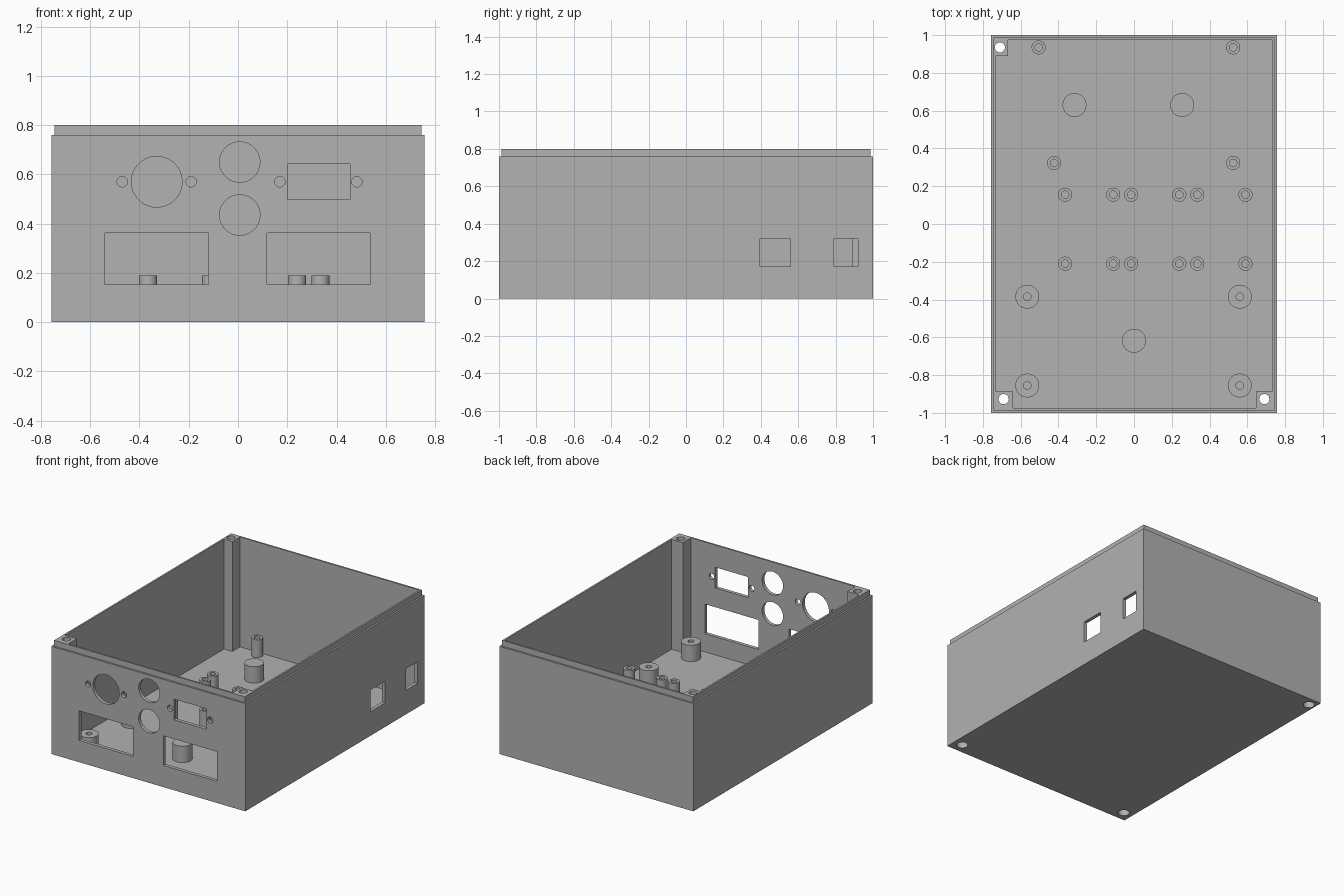
import bpy, bmesh, math

cube = bpy.data.objects.get("Cube")
if cube:
    bpy.data.objects.remove(cube, do_unlink=True)

grey = bpy.data.materials.new("mid grey plastic")
grey.use_nodes = True
grey.diffuse_color = (0.445, 0.445, 0.445, 1)
grey.node_tree.nodes["Principled BSDF"].inputs["Base Color"].default_value = grey.diffuse_color

HX, HY = 0.757, 1.0
WALL, FLOOR, SHOULDER, TOP = 0.025, 0.025, 0.76, 0.80


def rect(hx, hy, z):
    return [(-hx, -hy, z), (hx, -hy, z), (hx, hy, z), (-hx, hy, z)]


def ring(r, z, n=48):
    return [(r * math.cos(i * math.tau / n), r * math.sin(i * math.tau / n), z) for i in range(n)]


def loft(name, loops, location=(0, 0, 0), rotation=(0, 0, 0)):
    """Skin a stack of matching loops and cap both ends."""
    bm = bmesh.new()
    rows = [[bm.verts.new(p) for p in loop] for loop in loops]
    for a, b in zip(rows, rows[1:]):
        for i in range(len(a)):
            j = (i + 1) % len(a)
            bm.faces.new((a[i], a[j], b[j], b[i]))
    bm.faces.new(rows[0][::-1])
    bm.faces.new(rows[-1])
    bmesh.ops.recalc_face_normals(bm, faces=bm.faces)
    mesh = bpy.data.meshes.new(name)
    bm.to_mesh(mesh)
    bm.free()
    mesh.materials.append(grey)
    obj = bpy.data.objects.new(name, mesh)
    obj.location, obj.rotation_euler = location, rotation
    bpy.context.collection.objects.link(obj)
    return obj


def box(name, x0, x1, y0, y1, z0, z1):
    hx, hy, hz = (x1 - x0) / 2, (y1 - y0) / 2, (z1 - z0) / 2
    return loft(name, [rect(hx, hy, -hz), rect(hx, hy, hz)],
                ((x0 + x1) / 2, (y0 + y1) / 2, (z0 + z1) / 2))


def cut(targets, cutter):
    """Subtract the cutter from each target, then discard it."""
    cutter.hide_render = True
    for target in targets:
        mod = target.modifiers.new("cut", "BOOLEAN")
        mod.operation, mod.solver, mod.object = "DIFFERENCE", "EXACT", cutter
        bpy.context.view_layer.objects.active = target
        bpy.ops.object.modifier_apply(modifier=mod.name)
    bpy.data.objects.remove(cutter, do_unlink=True)


def smooth(obj):
    bpy.ops.object.select_all(action="DESELECT")
    obj.select_set(True)
    bpy.context.view_layer.objects.active = obj
    bpy.ops.object.shade_smooth_by_angle(angle=math.radians(30))


# Open case with a stepped lip around the rim
half = WALL / 2
case = loft("case_body", [
    rect(HX, HY, 0), rect(HX, HY, SHOULDER),
    rect(HX - half, HY - half, SHOULDER), rect(HX - half, HY - half, TOP),
    rect(HX - WALL, HY - WALL, TOP), rect(HX - WALL, HY - WALL, FLOOR)])

# Round front openings: x, z, radius
for x, z, r in [(-0.33, 0.57, 0.103), (0.007, 0.65, 0.082), (0.007, 0.435, 0.082),
                (-0.47, 0.57, 0.021), (-0.19, 0.57, 0.021),
                (0.17, 0.57, 0.021), (0.483, 0.57, 0.021)]:
    cut([case], loft("cutter", [ring(r, -0.05), ring(r, 0.05)], (x, -HY, z), (math.pi / 2, 0, 0)))

# Rectangular front openings
for x0, x1, z0, z1 in [(0.2, 0.455, 0.497, 0.643), (-0.54, -0.12, 0.153, 0.362),
                       (0.118, 0.535, 0.153, 0.362)]:
    cut([case], box("cutter", x0, x1, -HY - 0.05, -HY + 0.05, z0, z1))

# Square side openings
for y0, y1 in [(0.395, 0.56), (0.79, 0.92)]:
    cut([case], box("cutter", HX - 0.05, HX + 0.05, y0, y1, 0.17, 0.322))

# Corner screw posts with a through bore and a wider recess underneath
IX, IY = HX - WALL, HY - WALL
for name, x0, x1, y0, y1, hx, hy in [
        ("back_right_post", -IX, -0.667, 0.89, IY, -0.71, 0.935),
        ("front_right_post", -IX, -0.64, -IY, -0.885, -0.69, -0.927),
        ("front_left_post", 0.645, IX, -IY, -0.885, 0.69, -0.927)]:
    post = box(name, x0, x1, y0, y1, FLOOR, TOP)
    for r, z0, z1 in [(0.027, -0.1, 1), (0.037, -0.1, 0.1)]:
        cut([case, post], loft("cutter", [ring(r, z0), ring(r, z1)], (hx, hy, 0)))
    smooth(post)
smooth(case)


# Standoffs and support pegs on the floor
def peg(name, x, y, r, top, bore=0):
    loops = [ring(r, FLOOR - 0.005), ring(r, top)]
    if bore:
        loops += [ring(bore, top), ring(bore, FLOOR + 0.005)]
    smooth(loft(name, loops, (x, y, 0)))


for y in (-0.21, 0.155):
    for x in (-0.365, -0.11, -0.015, 0.24, 0.335, 0.59):
        peg("board_standoff", x, y, 0.037, 0.19, 0.02)
for x, y in [(-0.505, 0.935), (0.525, 0.935), (-0.423, 0.323), (0.525, 0.323)]:
    peg("rear_standoff", x, y, 0.037, 0.15, 0.02)
for x in (-0.565, 0.56):
    for y in (-0.385, -0.855):
        peg("wide_standoff", x, y, 0.063, 0.14, 0.02)
for x, y in [(-0.315, 0.63), (0.255, 0.63), (0, -0.618)]:
    peg("support_peg", x, y, 0.063, 0.14)
